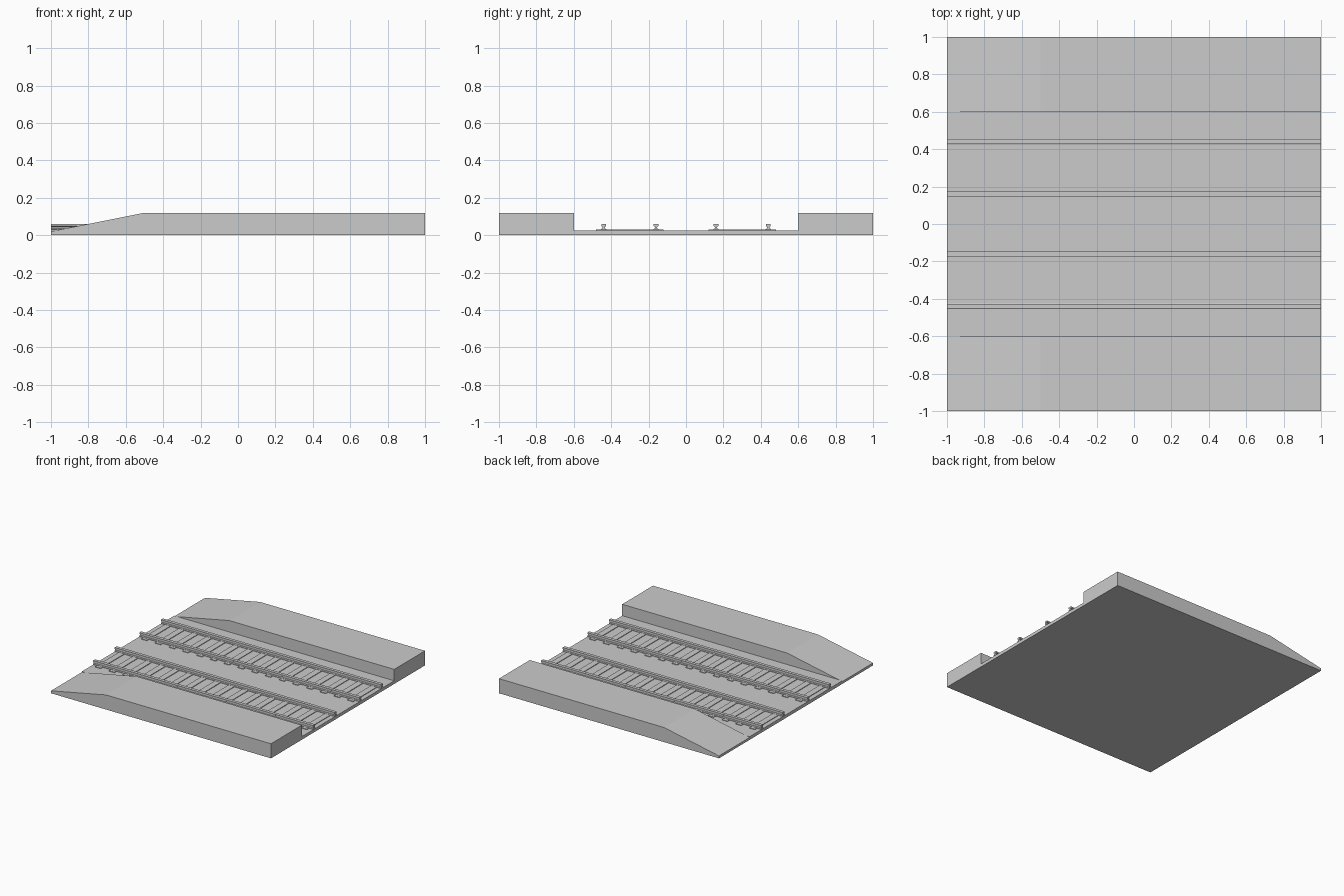
import bpy, bmesh

if "Cube" in bpy.data.objects:
    bpy.data.objects.remove(bpy.data.objects["Cube"])


def prism(name, profile, axis, start, end):
    """Extrude a closed 2D profile along x (profile = y,z) or y (profile = x,z)."""
    bm = bmesh.new()
    pts = [(start, a, z) if axis == 'x' else (a, start, z) for a, z in profile]
    face = bm.faces.new([bm.verts.new(p) for p in pts])
    ext = bmesh.ops.extrude_face_region(bm, geom=[face])
    verts = [g for g in ext['geom'] if isinstance(g, bmesh.types.BMVert)]
    d = end - start
    bmesh.ops.translate(bm, verts=verts, vec=(d, 0, 0) if axis == 'x' else (0, d, 0))
    bmesh.ops.recalc_face_normals(bm, faces=bm.faces)
    mesh = bpy.data.meshes.new(name)
    bm.to_mesh(mesh)
    bm.free()
    ob = bpy.data.objects.new(name, mesh)
    bpy.context.collection.objects.link(ob)
    return ob


BED = 0.026           # track bed height
SLEEPER_TOP = 0.031

# Track bed between the platforms
prism("track_bed", [(-0.6, 0), (0.6, 0), (0.6, BED), (-0.6, BED)], 'x', -1, 1)

# Platforms with a ramp at the left end
ramp = [(-1, 0), (1, 0), (1, 0.12), (-0.5, 0.12), (-1, 0.02)]
prism("front_platform", ramp, 'y', -1, -0.6)
prism("back_platform", ramp, 'y', 0.6, 1)

# Half of the rail section: foot, web, head (offset, height)
half = [(0.014, SLEEPER_TOP - 0.003), (0.014, 0.033), (0.006, 0.037),
        (0.006, 0.045), (0.013, 0.049), (0.013, 0.06)]
section = half + [(-a, z) for a, z in reversed(half)]

COUNT = 16
for label, cy in (("front", -0.3), ("back", 0.3)):
    # Two rails per track
    for side, off in (("near", -0.14), ("far", 0.14)):
        prism(f"{label}_{side}_rail", [(cy + off + a, z) for a, z in section], 'x', -1, 1)
    # Row of sleepers
    step = 2 / COUNT
    x0 = -1 + step / 2
    w = 0.025
    sleeper = prism(f"{label}_sleepers",
                    [(x0 - w, BED - 0.005), (x0 + w, BED - 0.005),
                     (x0 + w, SLEEPER_TOP), (x0 - w, SLEEPER_TOP)],
                    'y', cy - 0.18, cy + 0.18)
    arr = sleeper.modifiers.new("row", 'ARRAY')
    arr.count = COUNT
    arr.use_relative_offset = False
    arr.use_constant_offset = True
    arr.constant_offset_displace = (step, 0, 0)
